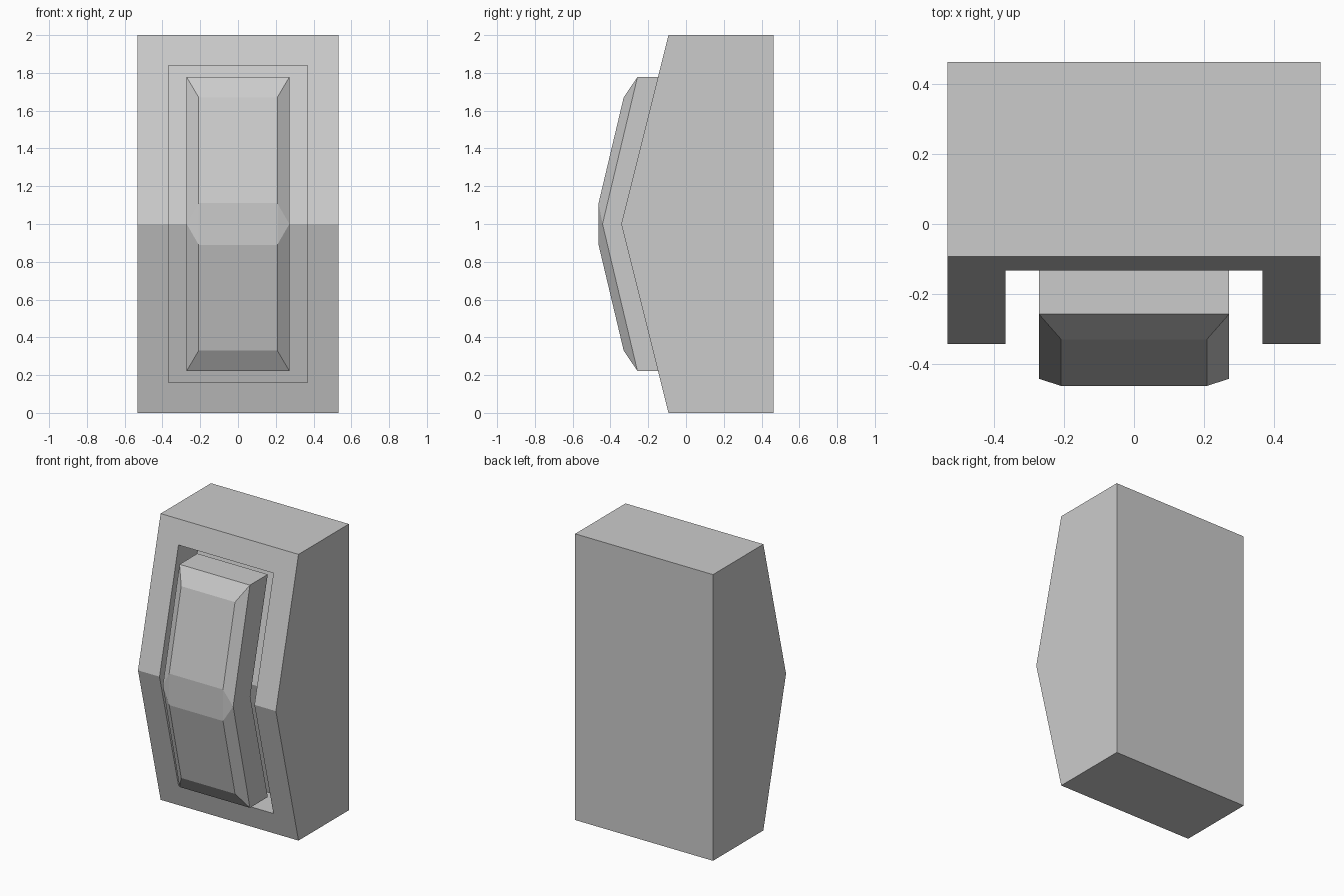
import bpy, bmesh

if "Cube" in bpy.data.objects:
    bpy.data.objects.remove(bpy.data.objects["Cube"])


def make_object(name, verts, faces):
    bm = bmesh.new()
    vs = [bm.verts.new(v) for v in verts]
    for f in faces:
        bm.faces.new([vs[i] for i in f])
    bmesh.ops.recalc_face_normals(bm, faces=bm.faces[:])
    mesh = bpy.data.meshes.new(name)
    bm.to_mesh(mesh)
    bm.free()
    obj = bpy.data.objects.new(name, mesh)
    bpy.context.collection.objects.link(obj)
    return obj


def prism(name, profile, half_width):
    """Extrude a (y, z) profile along x."""
    n = len(profile)
    verts = [(s * half_width, y, z) for s in (-1, 1) for y, z in profile]
    faces = [range(n), range(n, 2 * n)]
    faces += [(i, (i + 1) % n, n + (i + 1) % n, n + i) for i in range(n)]
    return make_object(name, verts, faces)


def front_y(z):
    """Depth of the housing's peaked front at height z."""
    return -0.343 + 0.25 * abs(z - 1)


# Housing block with a peaked front
housing = prism("housing", [(0.463, 0), (0.463, 2), (front_y(2), 2),
                            (front_y(1), 1), (front_y(0), 0)], 0.533)

# Recess whose floor runs parallel to the front
lo, hi, depth = 0.16, 1.84, 0.24
cutter = prism("recess_cutter", [(-0.8, lo), (-0.8, hi), (front_y(hi) + depth, hi),
                                 (front_y(1) + depth, 1), (front_y(lo) + depth, lo)], 0.367)
cutter.hide_render = True
cut = housing.modifiers.new("recess", 'BOOLEAN')
cut.operation = 'DIFFERENCE'
cut.solver = 'EXACT'
cut.object = cutter
bpy.context.view_layer.update()
result = bpy.data.meshes.new_from_object(
    housing.evaluated_get(bpy.context.evaluated_depsgraph_get()))
housing.modifiers.clear()
housing.data = result
bpy.data.objects.remove(cutter)

# Rocker: back loop, front rim and raised bevelled face, one column per side
column = [(0.272, -0.06, 1.778), (0.272, -0.254, 1), (0.272, -0.06, 0.222),   # back
          (0.272, -0.257, 1.778), (0.272, -0.442, 1), (0.272, -0.257, 0.222),  # rim
          (0.208, -0.33, 1.67), (0.208, -0.463, 1.11),
          (0.208, -0.463, 0.89), (0.208, -0.33, 0.33)]                         # face
n = len(column)
verts = [(s * x, y, z) for s in (-1, 1) for x, y, z in column]
side = [(0, 1, 4, 3), (1, 2, 5, 4), (3, 4, 7, 6), (4, 5, 9, 8), (4, 8, 7)]
faces = [[i + k for i in f] for k in (0, n) for f in side]
strip = [0, 3, 6, 7, 8, 9, 5, 2, 1]
faces += [(a, b, b + n, a + n) for a, b in zip(strip, strip[1:] + strip[:1])]
make_object("rocker", verts, faces)
